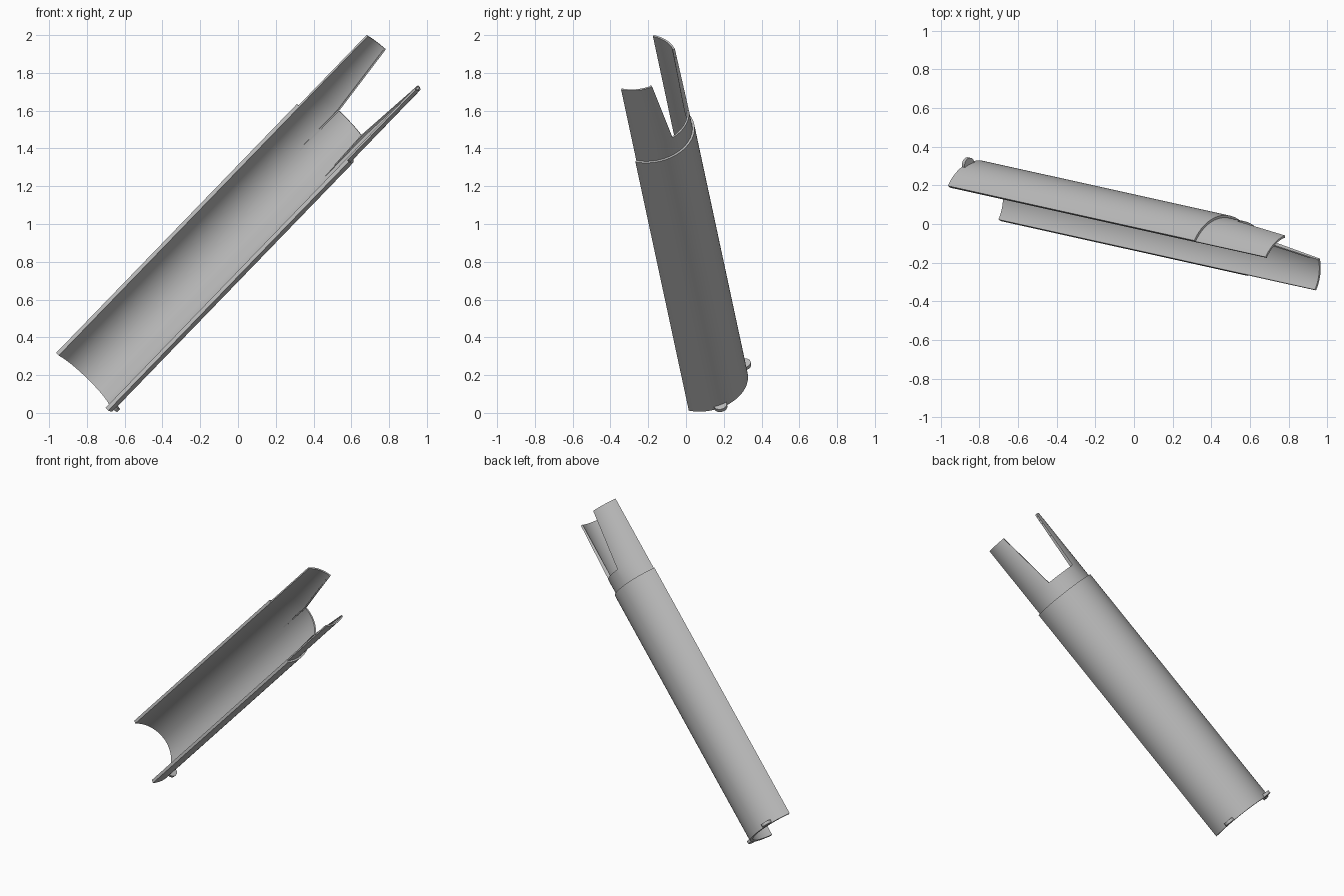
import bpy, bmesh
from math import radians, sin, cos, pi
from mathutils import Vector, Matrix

if "Cube" in bpy.data.objects:
    bpy.data.objects.remove(bpy.data.objects["Cube"])

# Tilted frame: tube axis, upward chord, and the direction of the rounded back
axis = Vector((0.687, -0.1525, 0.710)).normalized()
chord = Vector((-0.61, 0.405, 0.683))
chord = (chord - axis * chord.dot(axis)).normalized()
back = chord.cross(axis)
base = Vector((-0.825, 0.106, 0.165))

R_OUT, R_MID, R_IN = 0.225, 0.213, 0.203
SLEEVE, FLOOR, TIP = 1.854, 1.968, 2.38

grey = bpy.data.materials.new("plain grey")
grey.use_nodes = True
grey.diffuse_color = (0.5, 0.5, 0.5, 1)
grey.node_tree.nodes["Principled BSDF"].inputs["Base Color"].default_value = (0.5, 0.5, 0.5, 1)


def point(t, deg, r):
    a = radians(deg)
    return base + axis * t + (chord * cos(a) + back * sin(a)) * r


def patch(bm, r, t0, span0, t1, span1, n):
    """Curved strip between two arcs, facing outwards."""
    def row(t, span):
        return [bm.verts.new(point(t, span[0] + (span[1] - span[0]) * i / n, r))
                for i in range(n + 1)]
    lo, hi = row(t0, span0), row(t1, span1)
    for i in range(n):
        bm.faces.new((lo[i], hi[i], hi[i + 1], lo[i + 1]))


def finish(name, bm, thickness=0):
    bmesh.ops.remove_doubles(bm, verts=bm.verts, dist=0.0005)
    if not thickness:
        bmesh.ops.recalc_face_normals(bm, faces=bm.faces)
    mesh = bpy.data.meshes.new(name)
    bm.to_mesh(mesh)
    bm.free()
    obj = bpy.data.objects.new(name, mesh)
    bpy.context.collection.objects.link(obj)
    mesh.materials.append(grey)
    bpy.ops.object.select_all(action='DESELECT')
    obj.select_set(True)
    bpy.context.view_layer.objects.active = obj
    if thickness:
        mod = obj.modifiers.new("wall", 'SOLIDIFY')
        mod.thickness = thickness
        mod.offset = -1
        bpy.ops.object.modifier_apply(modifier=mod.name)
    bpy.ops.object.shade_smooth_by_angle(angle=radians(35))
    return obj


# Long half-round outer sleeve
bm = bmesh.new()
patch(bm, R_OUT, 0, (0, 180), SLEEVE, (0, 180), 48)
finish("outer_sleeve", bm, R_OUT - R_IN)

# Thinner collar with two tapering prongs
bm = bmesh.new()
patch(bm, R_MID, SLEEVE, (0, 180), FLOOR, (0, 180), 48)
patch(bm, R_MID, FLOOR, (0, 60), TIP, (0, 46), 16)
patch(bm, R_MID, FLOOR, (120, 180), TIP, (134, 180), 16)
finish("collar_with_prongs", bm, R_MID - R_IN)

# Slim tapered rib inside each prong's notch edge
for name, mirror in (("upper_rib", False), ("lower_rib", True)):
    bm = bmesh.new()
    rings = []
    for t, deg, height in ((1.67, 60, 0.001), (FLOOR, 60, 0.014), (TIP, 46, 0.003)):
        ring = []
        for off, r in ((0, R_IN + 0.002), (0, R_IN - height), (-2.5, R_IN - height), (-2.5, R_IN + 0.002)):
            a = deg + off
            ring.append(bm.verts.new(point(t, 180 - a if mirror else a, r)))
        rings.append(ring)
    for lo, hi in zip(rings, rings[1:]):
        for i in range(4):
            j = (i + 1) % 4
            bm.faces.new((lo[i], lo[j], hi[j], hi[i]))
    bm.faces.new(rings[0])
    bm.faces.new(rings[-1])
    finish(name, bm)

# Small rounded tabs on the outside of the lower end
for name, deg in (("upper_tab", 43), ("lower_tab", 135)):
    bm = bmesh.new()
    out = (point(0, deg, 1) - base).normalized()
    side = axis.cross(out)
    outline = [out * 0.035 * sin(pi * i / 14) + side * 0.035 * cos(pi * i / 14) for i in range(15)]
    outline += [-side * 0.035 - out * 0.012, side * 0.035 - out * 0.012]
    root = point(0.002, deg, R_OUT)
    face = bm.faces.new([bm.verts.new(root + p) for p in outline])
    ext = bmesh.ops.extrude_face_region(bm, geom=[face])
    bmesh.ops.translate(bm, vec=axis * 0.02,
                        verts=[v for v in ext["geom"] if isinstance(v, bmesh.types.BMVert)])
    finish(name, bm)
